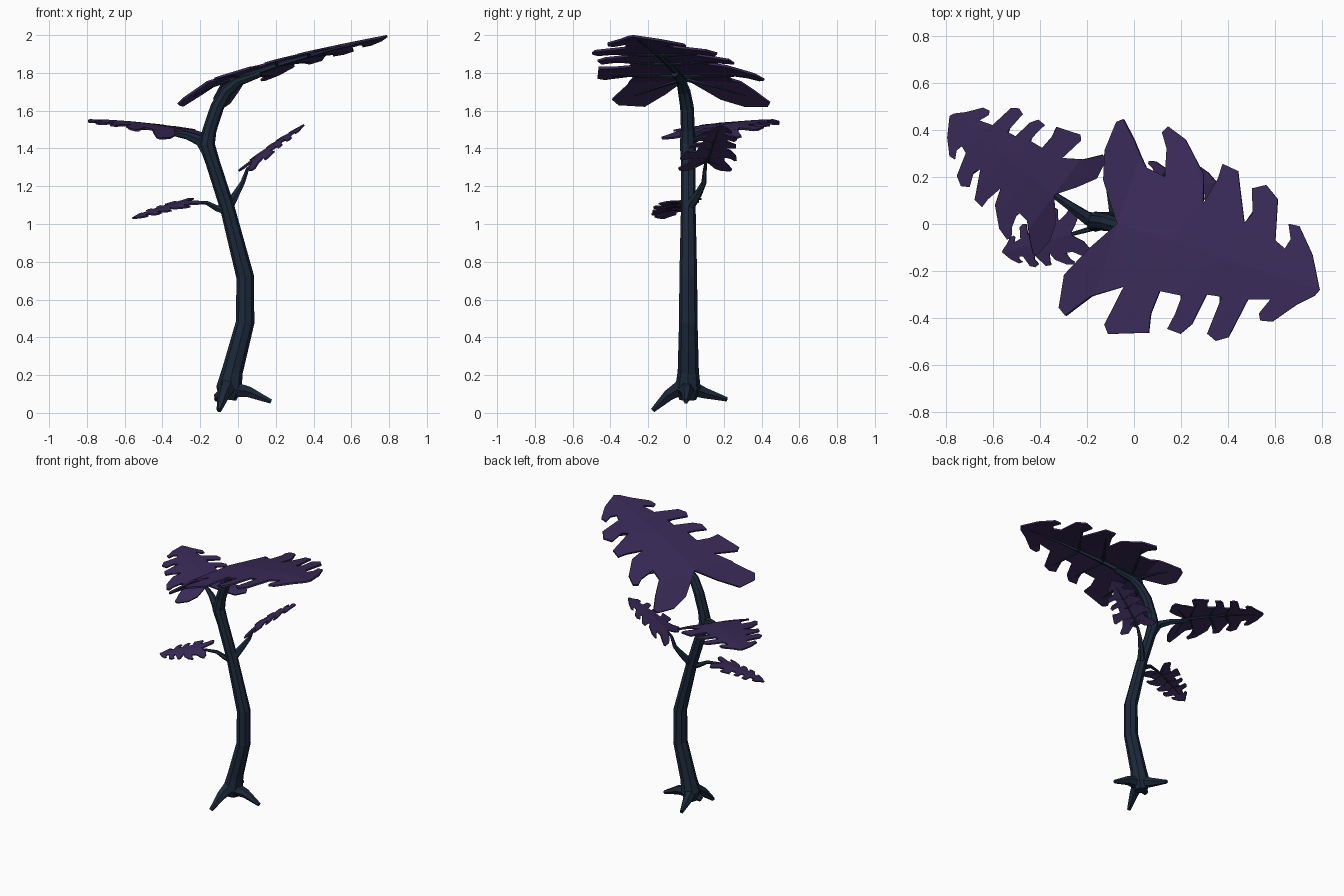
import bpy, bmesh, math
from mathutils import Vector as V

def material(name, rgb):
    m = bpy.data.materials.new(name)
    m.diffuse_color = (*rgb, 1)
    return m

BARK = material("dark blue bark", (0.0115, 0.022, 0.042))
LEAF = material("purple leaf", (0.042, 0.0235, 0.098))

def finish(bm, name, mat):
    bmesh.ops.recalc_face_normals(bm, faces=bm.faces[:])
    me = bpy.data.meshes.new(name)
    bm.to_mesh(me)
    bm.free()
    me.materials.append(mat)
    ob = bpy.data.objects.new(name, me)
    bpy.context.collection.objects.link(ob)
    return ob

def sweep(bm, path, sides):
    """Capped tapering tube through (x, y, z, radius) points."""
    pts = [V(p[:3]) for p in path]
    rings, ref = [], None
    for i, p in enumerate(pts):
        d = (pts[min(i + 1, len(pts) - 1)] - pts[max(i - 1, 0)]).normalized()
        if ref is None:
            ref = V((0, 1, 0)) if abs(d.y) < 0.8 else V((1, 0, 0))
        ref = (ref - d * ref.dot(d)).normalized()
        other = d.cross(ref)
        rings.append([bm.verts.new(p + path[i][3] * (ref * math.cos(a) + other * math.sin(a)))
                      for a in (2 * math.pi * k / sides for k in range(sides))])
    for a, b in zip(rings, rings[1:]):
        for k in range(sides):
            j = (k + 1) % sides
            bm.faces.new((a[k], a[j], b[j], b[k]))
    bm.faces.new(rings[0][::-1])
    bm.faces.new(rings[-1])

def tubes(name, paths, sides=8):
    bm = bmesh.new()
    for p in paths:
        sweep(bm, p, sides)
    return finish(bm, name, BARK)

# Lobed leaf outline, left and right of the rib: (along the rib, away from it)
LEFT = [(-.145, .175), (-.19, .31), (-.18, .455), (-.15, .477), (-.06, .4), (.044, .295),
        (.142, .28), (.106, .41), (.06, .475), (.079, .51), (.177, .478), (.313, .348),
        (.356, .215), (.383, .347), (.382, .422), (.461, .413), (.497, .337), (.568, .191),
        (.593, .24), (.55, .355), (.608, .391), (.68, .345), (.731, .157), (.786, .134),
        (.798, .184), (.765, .25), (.816, .255), (.916, .147)]
RIGHT = [(-.103, .15), (-.19, .305), (-.165, .46), (-.12, .486), (-.02, .363), (.118, .271),
         (.083, .47), (.113, .506), (.296, .441), (.279, .353), (.288, .239), (.395, .227),
         (.39, .317), (.375, .397), (.44, .4), (.479, .34), (.504, .186), (.576, .174),
         (.561, .36), (.609, .38), (.661, .345), (.696, .147), (.796, .114), (.764, .194),
         (.78, .224), (.834, .212), (.916, .104), (.986, .034)]
# Side veins: start and end in the same leaf coordinates
VEINS = [((.03, 0), (-.1, .34)), ((.08, 0), (.15, .4)), ((.32, 0), (.42, .32)), ((.52, 0), (.6, .29))]

def leaf(name, base, tip, width, thick=.012, droop=.5, arch=.02, roll=0):
    base, tip = V(base), V(tip)
    length = (tip - base).length
    axis = (tip - base).normalized()
    side = V((0, 0, 1)).cross(axis).normalized()
    up = axis.cross(side)
    side, up = (side * math.cos(roll) + up * math.sin(roll),
                up * math.cos(roll) - side * math.sin(roll))

    def at(u, v, below=0):
        drop = .06 * abs(v) + droop * max(0, -u) - arch * math.sin(math.pi * max(0, u))
        return base + length * (axis * u + side * v * width - up * drop) - up * below

    # flat outline, creased across at a few stations, then bent into place
    bm = bmesh.new()
    root, end = bm.verts.new((0, 0, 0)), bm.verts.new((1, 0, 0))
    mids = [bm.verts.new((u, 0, 0)) for u in (.75, .5, .25)]
    for s, half in ((1, LEFT), (-1, RIGHT)):
        bm.faces.new([root] + [bm.verts.new((u, s * v, 0)) for u, v in half] + [end] + mids)
    for u in (0, .25, .5, .75):
        bmesh.ops.bisect_plane(bm, geom=bm.verts[:] + bm.edges[:] + bm.faces[:],
                               plane_co=(u, 0, 0), plane_no=(1, 0, 0), dist=1e-4)
    bmesh.ops.triangulate(bm, faces=bm.faces[:])
    for v in bm.verts:
        v.co = at(v.co.x, v.co.y)
    ob = finish(bm, name, LEAF)
    mod = ob.modifiers.new("thickness", 'SOLIDIFY')
    mod.thickness = thick
    mod.offset = 0

    # rib and veins on the underside
    r = .02 * length
    paths = [[(*at(u, 0, r * k), r * k) for u, k in ((.02, 1.1), (.35, .8), (.65, .5), (.92, .25))]]
    for a, b in VEINS:
        for s in (1, -1):
            paths.append([(*at(a[0], 0, r * .7), r * .6),
                          (*at((a[0] + b[0]) / 2, s * b[1] / 2, r * .5), r * .4),
                          (*at(b[0], s * b[1], r * .3), r * .2)])
    tubes(name + "_veins", paths, 5)

# Trunk, bending over into the crown leaf
tubes("trunk", [[
    (-.055, .01, .07, .045), (-.048, .01, .13, .068), (-.03, .012, .22, .056), (.038, .012, .48, .049),
    (.038, .012, .72, .047), (-.055, .012, 1.08, .039), (-.135, .012, 1.33, .038),
    (-.165, .01, 1.42, .043), (-.15, .01, 1.5, .037), (-.11, .005, 1.62, .036),
    (-.06, -.01, 1.705, .033), (0, -.025, 1.755, .026), (.12, -.06, 1.797, .018)]])

# Roots
tubes("roots", [
    [(-.05, 0, .15, .05), (-.075, -.09, .095, .034), (-.1, -.175, .014, .014)],
    [(-.05, 0, .13, .05), (.06, .005, .11, .032), (.175, 0, .06, .013)],
    [(-.05, 0, .14, .05), (-.08, .1, .105, .032), (-.115, .216, .072, .013)],
    [(-.05, 0, .12, .045), (-.12, -.01, .08, .018)]], 6)

# Branches
tubes("branches", [
    [(-.16, .01, 1.38, .036), (-.2, .025, 1.44, .03), (-.27, .075, 1.468, .021), (-.37, .145, 1.485, .012)],
    [(-.055, .01, 1.08, .03), (-.01, .065, 1.16, .021), (.025, .095, 1.22, .014),
     (.05, .1, 1.29, .01), (.085, .105, 1.325, .008)],
    [(-.045, .01, 1.07, .028), (-.11, 0, 1.082, .018), (-.165, -.015, 1.112, .012), (-.27, -.045, 1.115, .008)]], 6)

# Leaves
leaf("crown_leaf", (-.07, 0, 1.77), (.79, -.28, 1.995), .97)
leaf("left_leaf", (-.34, .125, 1.505), (-.785, .46, 1.55), .96, .01, .3)
leaf("right_leaf", (.078, .11, 1.33), (.35, .18, 1.525), .9, .008, .1)
leaf("low_leaf", (-.27, -.045, 1.12), (-.56, -.12, 1.03), .8, .008, .1, .02, -.12)
